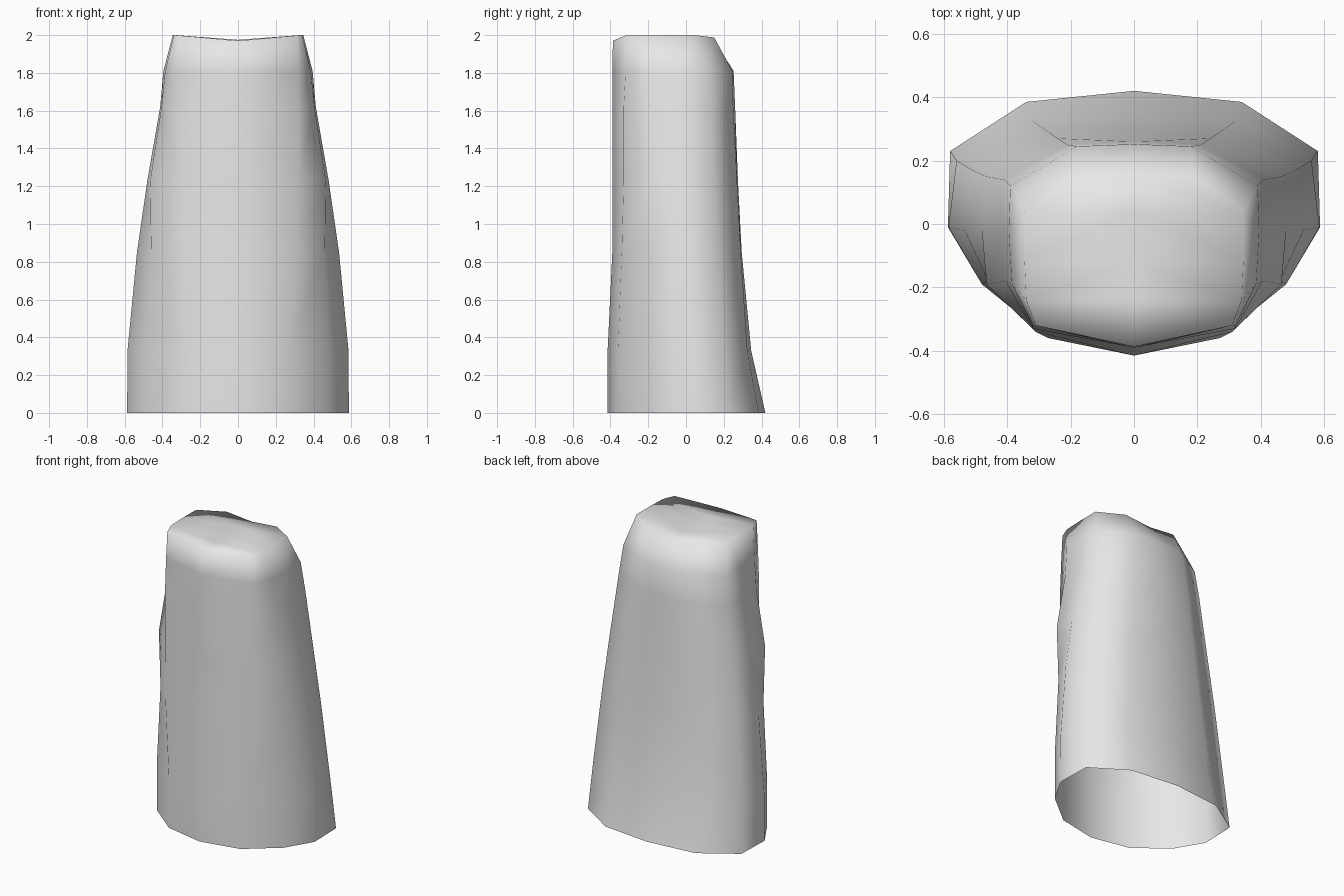
import bpy, bmesh

if "Cube" in bpy.data.objects:
    bpy.data.objects.remove(bpy.data.objects["Cube"])

# Half cross-sections (x >= 0), from back centre round to front centre
RINGS = [
    (0.00, [(0, .42), (.34, .385), (.58, .23), (.587, -.01), (.48, -.19), (.27, -.36), (0, -.415)]),
    (0.33, [(0, .345), (.32, .325), (.56, .20), (.585, -.01), (.48, -.19), (.27, -.36), (0, -.415)]),
    (0.85, [(0, .295), (.27, .29), (.51, .17), (.535, -.02), (.46, -.18), (.31, -.34), (0, -.39)]),
    (1.23, [(0, .275), (.24, .27), (.465, .15), (.48, -.02), (.465, -.19), (.32, -.33), (0, -.39)]),
    (1.62, [(0, .26), (.21, .25), (.41, .14), (.412, -.02), (.405, -.18), (.32, -.33), (0, -.39)]),
    (1.81, [(0, .252), (.18, .245), (.39, .12), (.395, -.02), (.385, -.19), (.32, -.32), (0, -.39)]),
    (1.97, [(0, .15), (.19, .15), (.345, .04), (.345, -.12), (.34, -.24), (.31, -.32), (0, -.387)]),
]

bm = bmesh.new()
rows = []
for z, pts in RINGS:
    # The top rim is dished: it rises towards the sides
    lift = 0.09 if z > 1.9 else 0
    rows.append([bm.verts.new((x, y, z + lift * x)) for x, y in pts])

# Side wall, open at the bottom
for lower, upper in zip(rows, rows[1:]):
    for i in range(6):
        bm.faces.new((lower[i + 1], lower[i], upper[i], upper[i + 1]))

# Dished cap with a centre line of vertices
t = rows[-1]
m = [bm.verts.new((0, t[i].co.y, 1.975)) for i in (2, 3, 4)]
bm.faces.new((t[0], m[0], t[2], t[1]))
bm.faces.new((m[0], m[1], t[3], t[2]))
bm.faces.new((m[1], m[2], t[4], t[3]))
bm.faces.new((m[2], t[6], t[5], t[4]))
bmesh.ops.recalc_face_normals(bm, faces=bm.faces)
# Make sure the wall faces outwards
bm.faces.ensure_lookup_table()
wall = max(bm.faces, key=lambda f: f.calc_center_median().x)
if wall.normal.x < 0:
    bmesh.ops.reverse_faces(bm, faces=bm.faces)
for f in bm.faces:
    f.smooth = True

mesh = bpy.data.meshes.new("tapered_shell")
bm.to_mesh(mesh)
bm.free()
shell = bpy.data.objects.new("tapered_shell", mesh)
bpy.context.collection.objects.link(shell)

# Other half
mirror = shell.modifiers.new("Mirror", 'MIRROR')
mirror.use_axis[0] = True
mirror.use_clip = True
mirror.merge_threshold = 0.001

grey = bpy.data.materials.new("light_grey")
grey.diffuse_color = (0.8, 0.8, 0.8, 1)
grey.use_nodes = True
grey.node_tree.nodes["Principled BSDF"].inputs["Base Color"].default_value = grey.diffuse_color
mesh.materials.append(grey)
